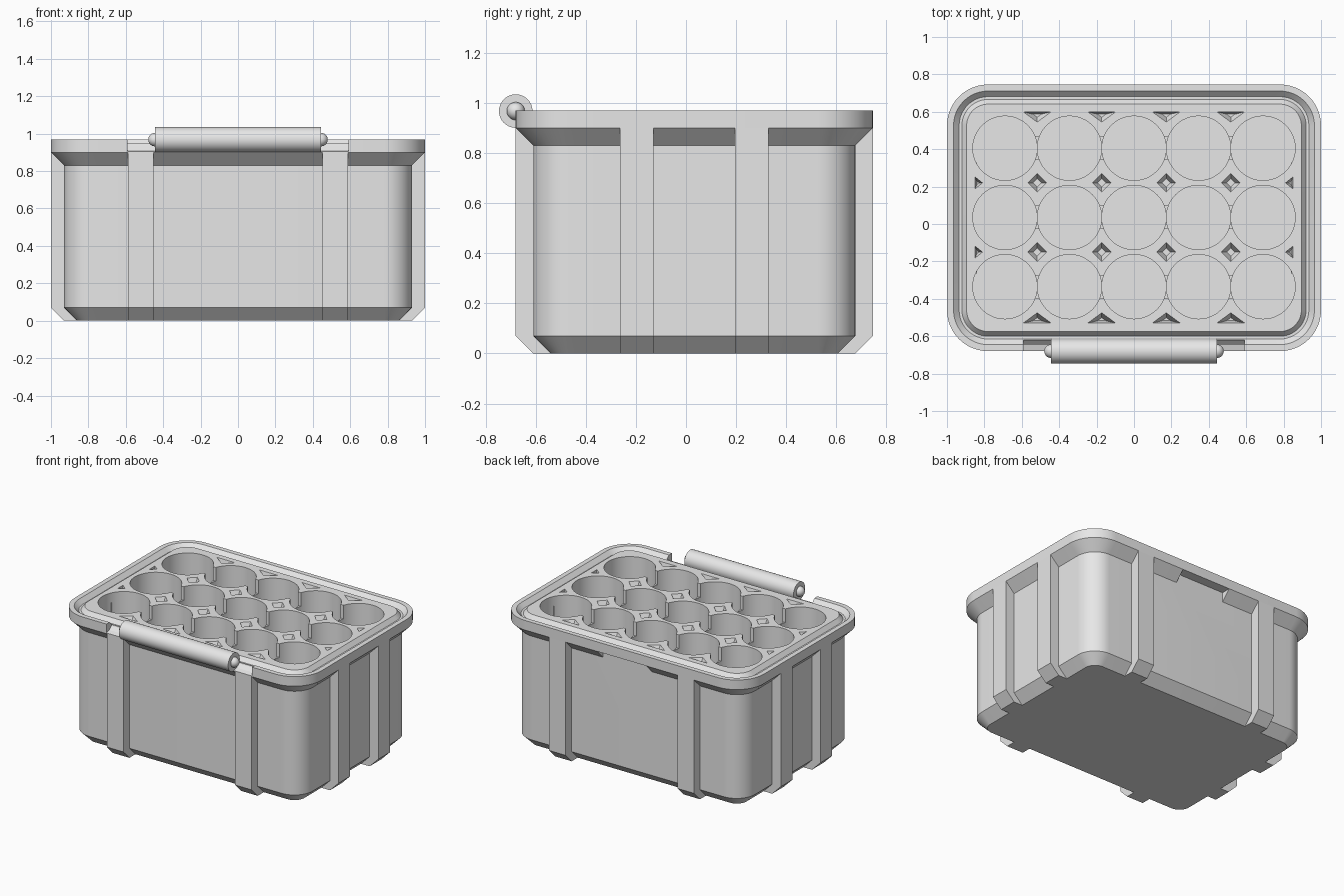
import bpy, bmesh, math
from mathutils import Matrix, Vector

if "Cube" in bpy.data.objects:
    bpy.data.objects.remove(bpy.data.objects["Cube"])

CY = 0.033            # centre of the box in y (the handle overhangs the front)
HX, HY = 1.0, 0.713   # half size of the rim
RAD = 0.22            # corner radius of the rim
TOP = 0.97

grey = bpy.data.materials.new("grey_plastic")
grey.diffuse_color = (0.8, 0.8, 0.8, 1)
grey.use_nodes = True
grey.node_tree.nodes["Principled BSDF"].inputs["Base Color"].default_value = grey.diffuse_color


def make(name, bm):
    bmesh.ops.recalc_face_normals(bm, faces=bm.faces)
    me = bpy.data.meshes.new(name)
    bm.to_mesh(me)
    bm.free()
    ob = bpy.data.objects.new(name, me)
    bpy.context.collection.objects.link(ob)
    me.materials.append(grey)
    return ob


def loft(bm, rings):
    """Skin closed loops of equal length and cap both ends."""
    loops = [[bm.verts.new(p) for p in r] for r in rings]
    n = len(loops[0])
    for a, b in zip(loops, loops[1:]):
        for i in range(n):
            j = (i + 1) % n
            bm.faces.new((a[i], a[j], b[j], b[i]))
    bm.faces.new(loops[0][::-1])
    bm.faces.new(loops[-1])


def rounded(off, z, seg=12):
    """Rounded rectangle, inset from the rim by off."""
    r, pts = RAD - off, []
    for k, (sx, sy) in enumerate(((1, 1), (-1, 1), (-1, -1), (1, -1))):
        for i in range(seg + 1):
            a = math.radians(90 * (k + i / seg))
            pts.append((sx * (HX - RAD) + r * math.cos(a),
                        CY + sy * (HY - RAD) + r * math.sin(a), z))
    return pts


def box(bm, x0, x1, y0, y1, z0, z1):
    loft(bm, [[(x0, y0, z), (x1, y0, z), (x1, y1, z), (x0, y1, z)] for z in (z0, z1)])


def cylinder(bm, r, length, mat, seg):
    bmesh.ops.create_cone(bm, cap_ends=True, segments=seg, radius1=r, radius2=r,
                          depth=length, matrix=mat)


def smooth(ob, angle=28):
    bpy.ops.object.select_all(action='DESELECT')
    ob.select_set(True)
    bpy.context.view_layer.objects.active = ob
    bpy.ops.object.shade_smooth_by_angle(angle=math.radians(angle))


def cut(target, bm):
    cutter = make("cutter", bm)
    cutter.hide_render = True
    mod = target.modifiers.new("cut", 'BOOLEAN')
    mod.operation, mod.solver, mod.object = 'DIFFERENCE', 'EXACT', cutter
    bpy.context.view_layer.objects.active = target
    bpy.ops.object.modifier_apply(modifier=mod.name)
    bpy.data.objects.remove(cutter)


# Box: chamfered base, flared rim, sealing groove and tray top
bm = bmesh.new()
profile = [(0.14, 0), (0.07, 0.07), (0.07, 0.83), (0, 0.90), (0, TOP), (0.035, TOP),
           (0.065, 0.94), (0.08, 0.94), (0.105, TOP)]
loft(bm, [rounded(o, z) for o, z in profile])
case = make("box_with_tray", bm)

# Round wells, three rows of five
XS = [0.345 * i for i in range(-2, 3)]
YS = [0.035 + 0.37 * j for j in (-1, 0, 1)]
bm = bmesh.new()
for x in XS:
    for y in YS:
        cylinder(bm, 0.172, 0.8, Matrix.Translation((x, y, TOP)), 48)
cut(case, bm)

# Finger slots joining the wells of each row
bm = bmesh.new()
for y in YS:
    box(bm, -0.69, 0.69, y - 0.06, y + 0.06, 0.87, 1.05)
cut(case, bm)


# Tapered pits between the wells
def pit(bm, x, y, pts, inner=0.45):
    c = Vector((sum(p[0] for p in pts), sum(p[1] for p in pts))) / len(pts)
    rings = []
    for s, z in ((inner, TOP - 0.05), (1, TOP), (1, TOP + 0.05)):
        rings.append([(x + c.x + (px - c.x) * s, y + c.y + (py - c.y) * s, z)
                      for px, py in pts])
    loft(bm, rings)


bm = bmesh.new()
for i in range(4):
    x = -0.5175 + 0.345 * i
    for y in (0.22, -0.15):
        pit(bm, x, y, [(0.05, 0), (0, 0.05), (-0.05, 0), (0, -0.05)])
    for s in (1, -1):
        pit(bm, x, 0.035 + s * 0.565, [(0.075, 0), (-0.075, 0), (0, -0.055 * s)], 0.3)
for s in (1, -1):
    for y in (0.22, -0.15):
        pit(bm, s * 0.85, y, [(0, 0.032), (0, -0.032), (-0.04 * s, 0)], 0.3)
cut(case, bm)

# Front handle recess
bm = bmesh.new()
cylinder(bm, 0.065, 1.18, Matrix.Translation((0, -0.68, TOP)) @ Matrix.Rotation(math.pi / 2, 4, 'Y'), 12)
cut(case, bm)

# Back finger undercut below the rim
bm = bmesh.new()
box(bm, -0.2, 0.2, CY + HY - 0.07, 0.9, 0.8, 0.9)
cut(case, bm)
smooth(case)


# Vertical ribs, chamfered at the foot; (u, v) = distance outward, height
def rib(name, centre, outer, direction):
    bm = bmesh.new()
    prof = [(-0.16, 0.0), (-0.07, 0.0), (0, 0.07), (0, 0.90), (-0.16, 0.90)]
    rings = []
    for w in (centre - 0.067, centre + 0.067):
        if direction == 'X':
            rings.append([(math.copysign(abs(outer) + u, outer), w, v) for u, v in prof])
        else:
            rings.append([(w, CY + math.copysign(abs(outer) + u, outer), v) for u, v in prof])
    loft(bm, rings)
    return make(name, bm)


for s in (-1, 1):
    for c in (-0.52, 0.52):
        rib("back_rib" if s > 0 else "front_rib", c, s * HY, 'Y')
    for c in (-0.197, 0.263):
        rib("side_rib", c, s * HX, 'X')

# Handle bar with rounded pins
TURN = Matrix.Rotation(math.pi / 2, 4, 'Y')
bm = bmesh.new()
cylinder(bm, 0.067, 0.885, Matrix.Translation((0, -0.68, TOP - 0.002)) @ TURN, 32)
smooth(make("handle", bm))
for s in (-1, 1):
    bm = bmesh.new()
    bmesh.ops.create_uvsphere(bm, u_segments=20, v_segments=12, radius=0.036,
                              matrix=Matrix.Translation((s * 0.444, -0.68, TOP - 0.002)) @ TURN)
    smooth(make("handle_pin", bm))
